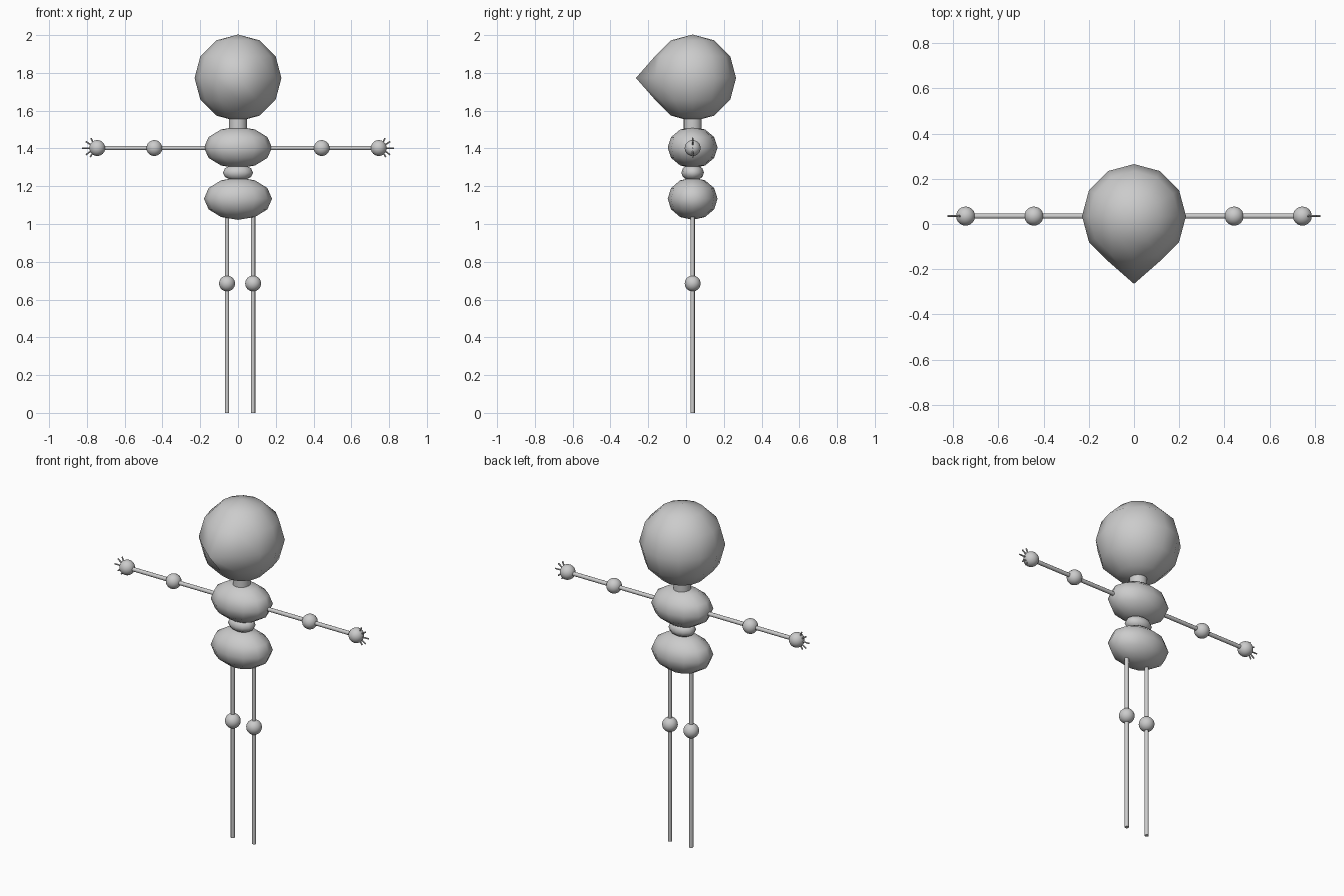
import bpy, math
from mathutils import Vector

if "Cube" in bpy.data.objects:
    bpy.data.objects.remove(bpy.data.objects["Cube"])

Y = 0.035  # depth of the body axis


def finish(ob, name, angle=None):
    ob.name = name
    if angle is None:
        bpy.ops.object.shade_smooth()
    else:
        bpy.ops.object.shade_smooth_by_angle(angle=math.radians(angle))
    return ob


def ball(name, loc, size, seg=12, rings=6):
    bpy.ops.mesh.primitive_uv_sphere_add(segments=seg, ring_count=rings, radius=1, location=loc)
    ob = bpy.context.object
    ob.scale = size
    bpy.ops.object.transform_apply(location=False, rotation=False, scale=True)
    return finish(ob, name)


def rod(name, a, b, r, sides=12):
    a, b = Vector(a), Vector(b)
    d = b - a
    bpy.ops.mesh.primitive_cylinder_add(vertices=sides, radius=r, depth=d.length, location=(a + b) / 2)
    ob = bpy.context.object
    ob.rotation_euler = d.to_track_quat('Z', 'Y').to_euler()
    return finish(ob, name, 40)


# Head, with one front vertex pulled out as the nose
head = ball("head", (0, Y, 1.773), (0.23, 0.23, 0.23))
nose = min(head.data.vertices, key=lambda v: v.co.y + abs(v.co.z))
nose.co.y = -0.265 - Y

# Neck and torso
rod("neck", (0, Y, 1.48), (0, Y, 1.57), 0.048, 16)
ball("chest", (0, Y, 1.405), (0.18, 0.132, 0.11))
ball("waist", (0, Y, 1.272), (0.08, 0.06, 0.045))
ball("hips", (0, Y, 1.134), (0.18, 0.132, 0.112))

# Arms, hands and fanned fingers
for s, side in ((-1, "right"), (1, "left")):
    rod(side + "_arm", (s * 0.1, Y, 1.402), (s * 0.745, Y, 1.402), 0.0115)
    ball(side + "_elbow", (s * 0.443, Y, 1.402), (0.042,) * 3, 24, 16)
    ball(side + "_hand", (s * 0.745, Y, 1.402), (0.042,) * 3, 24, 16)
    for i, (deg, reach) in enumerate(((58, 0.063), (30, 0.07), (0, 0.08), (-30, 0.07), (-52, 0.061))):
        t = math.radians(deg)
        tip = (s * (0.745 + reach * math.cos(t)), Y, 1.402 + reach * math.sin(t))
        rod(f"{side}_finger_{i + 1}", (s * 0.755, Y, 1.402), tip, 0.004, 8)

# Legs and knees
for x, side in ((-0.058, "right"), (0.08, "left")):
    rod(side + "_leg", (x, Y, 0), (x, Y, 1.1), 0.0115)
    ball(side + "_knee", (x, Y, 0.685), (0.042,) * 3, 24, 16)
